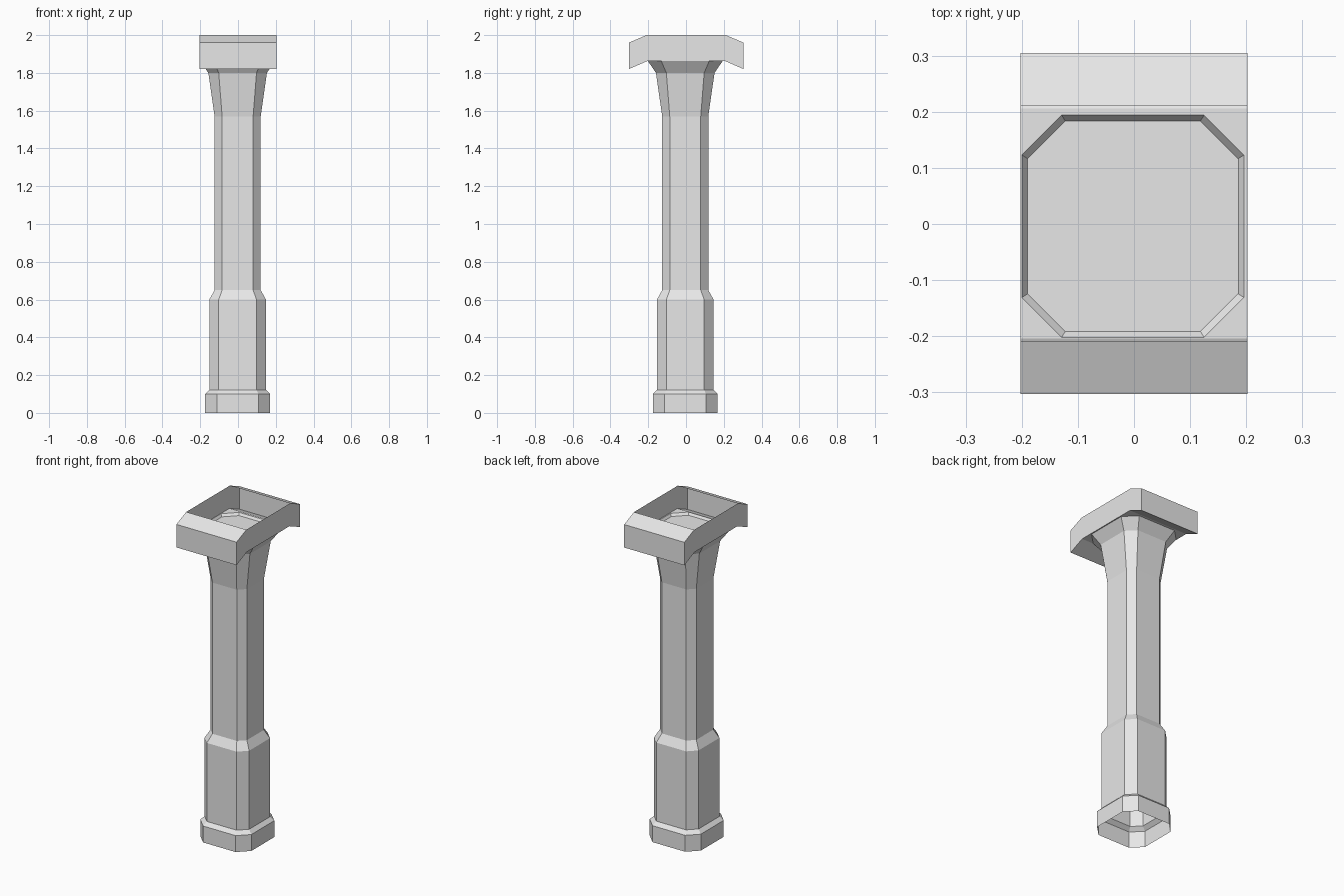
import bpy
import bmesh

cube = bpy.data.objects.get("Cube")
if cube:
    bpy.data.objects.remove(cube, do_unlink=True)

GREY = (0.8, 0.8, 0.8, 1.0)
stone = bpy.data.materials.new("light grey")
stone.use_nodes = True
stone.diffuse_color = GREY
stone.node_tree.nodes["Principled BSDF"].inputs["Base Color"].default_value = GREY

CX, CY = -0.002, -0.004      # column axis
SEAT_Z = 1.863               # where the column meets the cap


def octagon(bm, half, flat, z):
    """Ring of a chamfered square, counter-clockwise from the +x side."""
    pts = [(half, -flat), (half, flat), (flat, half), (-flat, half),
           (-half, flat), (-half, -flat), (-flat, -half), (flat, -half)]
    return [bm.verts.new((CX + x, CY + y, z)) for x, y in pts]


def finish(bm, name):
    bmesh.ops.recalc_face_normals(bm, faces=bm.faces)
    mesh = bpy.data.meshes.new(name)
    bm.to_mesh(mesh)
    bm.free()
    mesh.materials.append(stone)
    obj = bpy.data.objects.new(name, mesh)
    bpy.context.collection.objects.link(obj)
    return obj


def loft(name, sections):
    """Open-ended octagonal shell through (half width, half flat, z)."""
    bm = bmesh.new()
    rings = [octagon(bm, *s) for s in sections]
    for low, high in zip(rings, rings[1:]):
        for i in range(8):
            j = (i + 1) % 8
            bm.faces.new((low[i], low[j], high[j], high[i]))
    return finish(bm, name)


# Hollow foot, pedestal, shaft and flared neck
loft("foot", [(0.172, 0.11, 0), (0.172, 0.11, 0.10), (0.15, 0.1, 0.122)])
loft("pedestal", [(0.15, 0.1, 0.122), (0.15, 0.1, 0.60), (0.122, 0.082, 0.65)])
loft("shaft", [(0.122, 0.082, 0.65), (0.122, 0.082, 1.57)])
loft("neck", [(0.122, 0.082, 1.57), (0.155, 0.1, 1.80), (0.198, 0.127, SEAT_Z)])

# Sunken lid closing the neck
bm = bmesh.new()
bm.faces.new(octagon(bm, 0.188, 0.12, 1.849))
finish(bm, "neck_lid")

# Open-topped cap: side profile extruded across x
bm = bmesh.new()
half_profile = [(0.21, 2.0), (0.304, 1.96), (0.304, 1.82), (0.205, SEAT_Z)]
profile = half_profile + [(-y, z) for y, z in reversed(half_profile)]
right, left = [[bm.verts.new((x, y + 0.001, z)) for y, z in profile]
               for x in (-0.2025, 0.2025)]
bm.faces.new(right)
bm.faces.new(left)
for i in (0, 1, 2, 4, 5, 6):     # slopes and ends, without top and floor
    bm.faces.new((right[i], right[i + 1], left[i + 1], left[i]))

# Cap floor around the octagonal neck opening
hole = octagon(bm, 0.198, 0.127, SEAT_Z)
corners = [left[3], right[3], right[4], left[4]]
for k in range(4):
    a, b, c = (hole[(2 * k + n) % 8] for n in (1, 2, 3))
    bm.faces.new((a, b, corners[k]))
    bm.faces.new((b, c, corners[(k + 1) % 4], corners[k]))
finish(bm, "cap")
